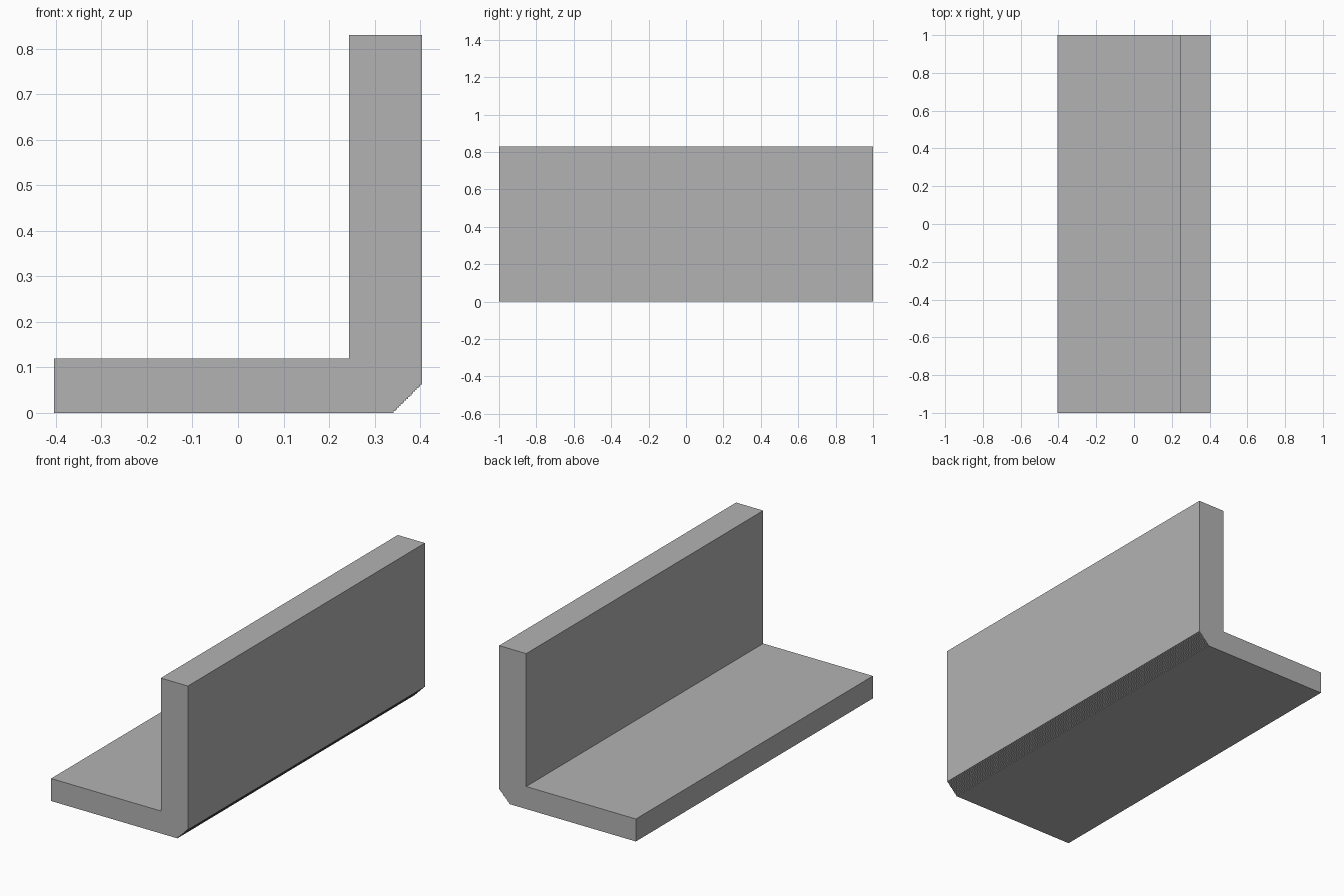
import bpy
import bmesh

if "Cube" in bpy.data.objects:
    bpy.data.objects.remove(bpy.data.objects["Cube"])

# Sizes of the angle bar
HALF_W, HALF_L, HEIGHT = 0.404, 1.0, 0.83
INNER_X, BASE_T = 0.244, 0.12
CUT, STEPS = 0.062, 16

# L-shaped outline in x, z
profile = [(HALF_W, HEIGHT), (INNER_X, HEIGHT), (INNER_X, BASE_T),
           (-HALF_W, BASE_T), (-HALF_W, 0.0)]

# Finely stepped chamfer along the outer bottom corner
s = CUT / STEPS
for i in range(STEPS):
    x = HALF_W - CUT + i * s
    profile += [(x, i * s), (x, (i + 1) * s)]
profile.append((HALF_W, CUT))

# Extrude the outline along the length
bm = bmesh.new()
end = bm.faces.new([bm.verts.new((x, -HALF_L, z)) for x, z in profile])
result = bmesh.ops.extrude_face_region(bm, geom=[end], use_keep_orig=True)
moved = [g for g in result["geom"] if isinstance(g, bmesh.types.BMVert)]
bmesh.ops.translate(bm, verts=moved, vec=(0, 2 * HALF_L, 0))
bmesh.ops.recalc_face_normals(bm, faces=bm.faces[:])

mesh = bpy.data.meshes.new("angle_bar")
bm.to_mesh(mesh)
bm.free()
bar = bpy.data.objects.new("angle_bar", mesh)
bpy.context.collection.objects.link(bar)

# Plain grey finish
grey = bpy.data.materials.new("grey")
grey.diffuse_color = (0.45, 0.45, 0.45, 1)
grey.use_nodes = True
grey.node_tree.nodes["Principled BSDF"].inputs["Base Color"].default_value = grey.diffuse_color
mesh.materials.append(grey)
